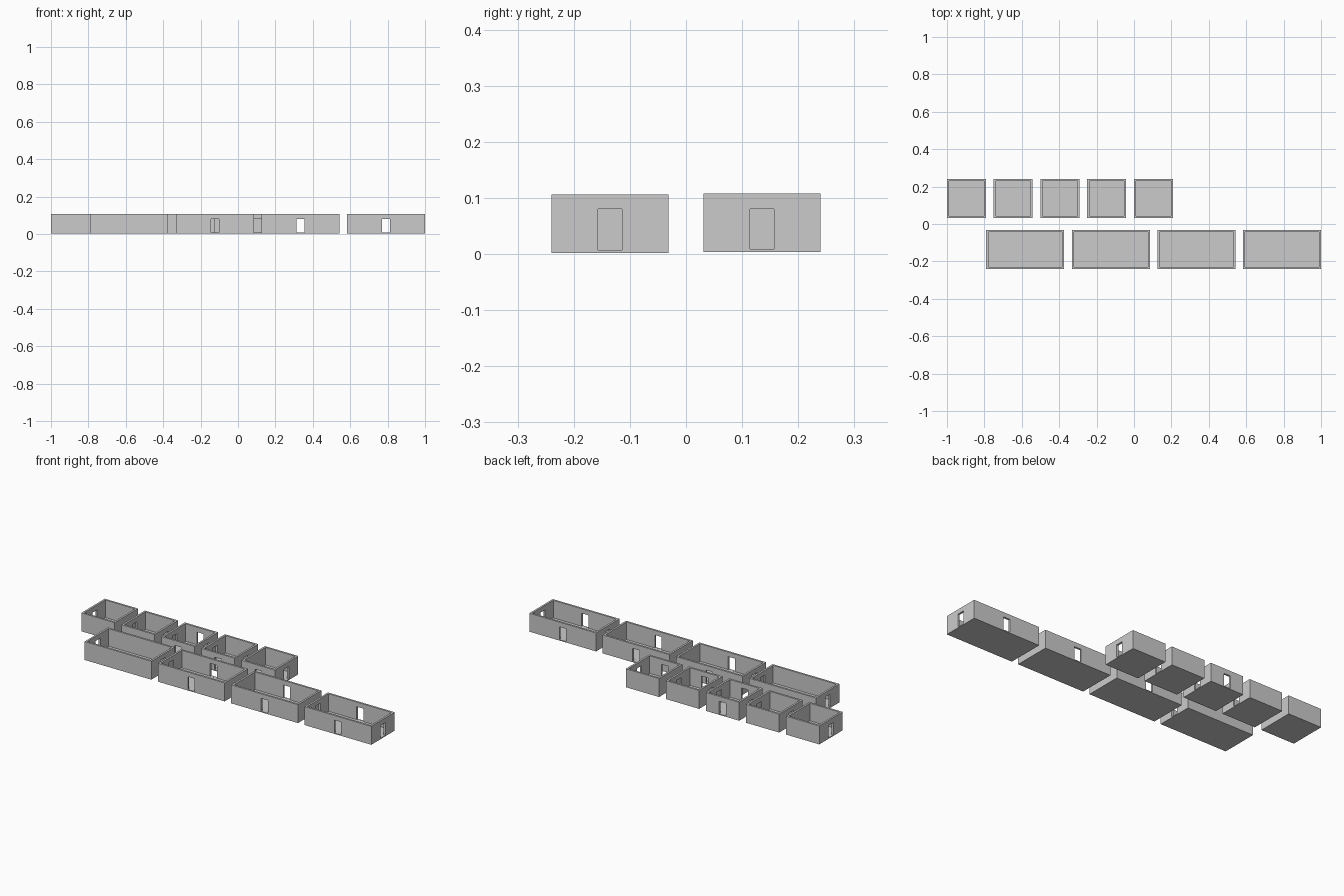
import bpy

if "Cube" in bpy.data.objects:
    bpy.data.objects.remove(bpy.data.objects["Cube"])

WALL = 0.011          # wall thickness
FLOOR = 0.005         # floor thickness
HEIGHT = 0.104        # room height including floor
DOOR_W = 0.042        # doorway width
DOOR_TOP = 0.08       # doorway head height


def box(name, lo, hi):
    """Axis-aligned box between two corners."""
    (x0, y0, z0), (x1, y1, z1) = lo, hi
    verts = [(x, y, z) for z in (z0, z1) for x, y in
             ((x0, y0), (x1, y0), (x1, y1), (x0, y1))]
    faces = [(3, 2, 1, 0), (4, 5, 6, 7), (0, 1, 5, 4),
             (1, 2, 6, 5), (2, 3, 7, 6), (3, 0, 4, 7)]
    mesh = bpy.data.meshes.new(name)
    mesh.from_pydata(verts, [], faces)
    obj = bpy.data.objects.new(name, mesh)
    bpy.context.collection.objects.link(obj)
    return obj


def cut(obj, lo, hi):
    """Subtract a box from an object and discard the cutter."""
    cutter = box("cutter", lo, hi)
    cutter.hide_render = True
    mod = obj.modifiers.new("cut", 'BOOLEAN')
    mod.operation = 'DIFFERENCE'
    mod.solver = 'EXACT'
    mod.object = cutter
    bpy.context.view_layer.objects.active = obj
    bpy.ops.object.modifier_apply(modifier=mod.name)
    bpy.data.objects.remove(cutter)


def room(name, x0, x1, y0, y1, z0, doors):
    """Open-topped room with centred doorways on the listed sides."""
    obj = box(name, (x0, y0, z0), (x1, y1, z0 + HEIGHT))
    zf = z0 + FLOOR
    cut(obj, (x0 + WALL, y0 + WALL, zf),
        (x1 - WALL, y1 - WALL, z0 + HEIGHT + 0.05))
    cx, cy, h, t = (x0 + x1) / 2, (y0 + y1) / 2, DOOR_W / 2, WALL * 1.5
    # doorway footprints: left, right, front, back
    spans = {
        'L': (x0 - t, x0 + t, cy - h, cy + h),
        'R': (x1 - t, x1 + t, cy - h, cy + h),
        'F': (cx - h, cx + h, y0 - t, y0 + t),
        'B': (cx - h, cx + h, y1 - t, y1 + t),
    }
    for side in doors:
        a, b, c, d = spans[side]
        # sill sits a hair above the floor
        cut(obj, (a, c, zf + 0.0003), (b, d, DOOR_TOP))


# back row: square rooms
for i, doors in enumerate(("L", "LR", "LRFB", "LRF", "RF")):
    x = -1.0 + 0.25 * i
    room(f"square_room_{i + 1}", x, x + 0.208, 0.031, 0.24, 0.004, doors)

# front row: long rooms
for i, doors in enumerate(("LR", "LFB", "FB", "LRFB")):
    x = -0.79 + 0.4577 * i
    room(f"long_room_{i + 1}", x, x + 0.417, -0.24, -0.031, 0.002, doors)
